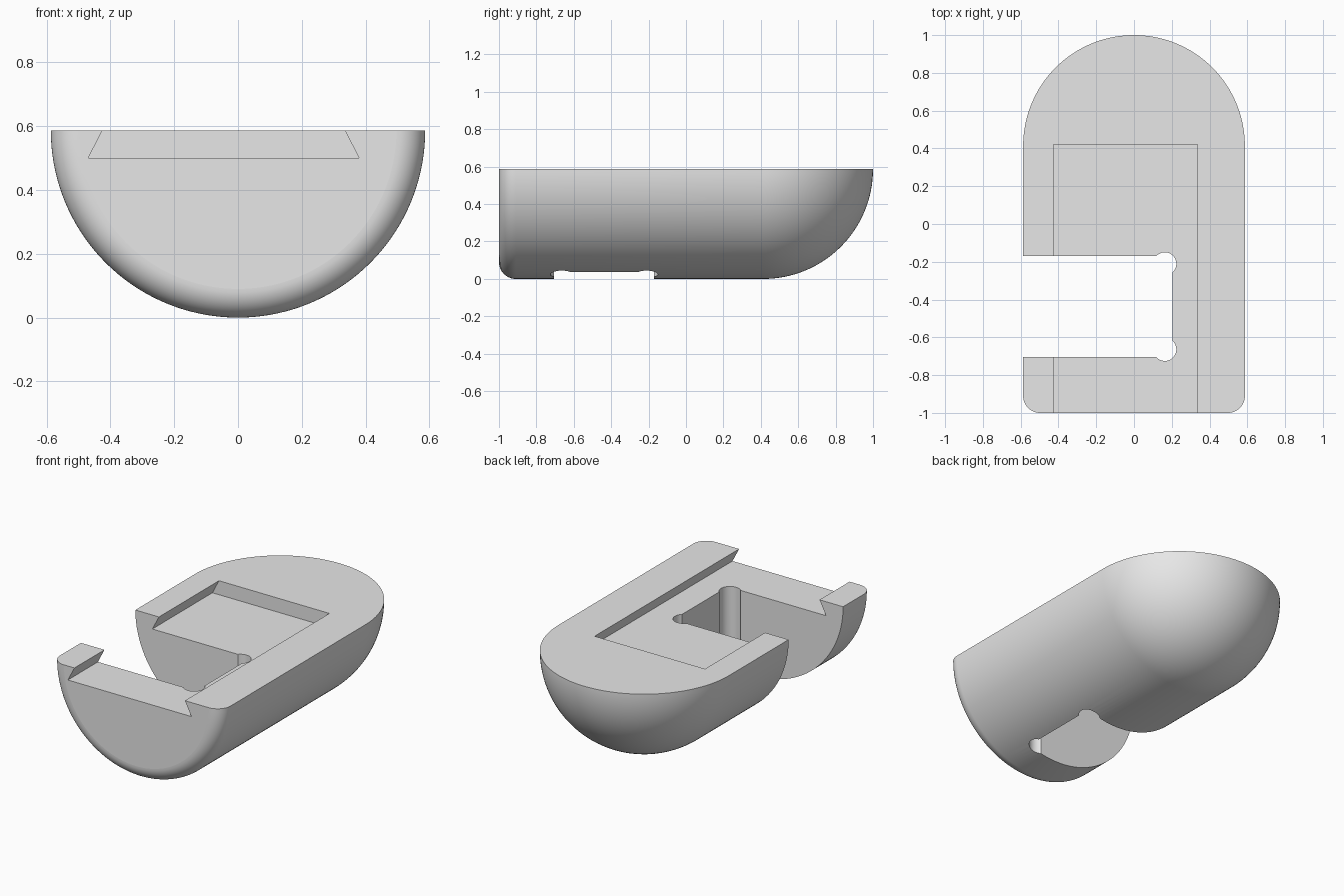
import bpy, bmesh, math

if "Cube" in bpy.data.objects:
    bpy.data.objects.remove(bpy.data.objects["Cube"])

R = 0.587            # body radius, also its height
FILLET = 0.09        # rounding at the front end
SEG = 72             # steps around the half turn

grey = bpy.data.materials.new("light_grey")
grey.diffuse_color = (0.8, 0.8, 0.8, 1)
grey.use_nodes = True
grey.node_tree.nodes["Principled BSDF"].inputs["Base Color"].default_value = grey.diffuse_color


def finish(name, bm):
    bmesh.ops.recalc_face_normals(bm, faces=bm.faces)
    mesh = bpy.data.meshes.new(name)
    bm.to_mesh(mesh)
    bm.free()
    mesh.materials.append(grey)
    obj = bpy.data.objects.new(name, mesh)
    bpy.context.collection.objects.link(obj)
    return obj


def prism(name, points, offset):
    """Extrude a closed outline of 3D points along an offset."""
    bm = bmesh.new()
    face = bm.faces.new([bm.verts.new(p) for p in points])
    ext = bmesh.ops.extrude_face_region(bm, geom=[face])
    moved = [v for v in ext["geom"] if isinstance(v, bmesh.types.BMVert)]
    bmesh.ops.translate(bm, verts=moved, vec=offset)
    return finish(name, bm)


# Body: half turn of a profile with a filleted front and a domed back
profile = []
for i in range(13):
    a = math.pi / 2 * i / 12
    profile.append((-1 + FILLET * (1 - math.cos(a)), R - FILLET * (1 - math.sin(a))))
for i in range(32):
    a = math.pi / 2 * i / 32
    profile.append((1 - R + R * math.sin(a), R * math.cos(a)))

bm = bmesh.new()
rings = []
for y, r in profile:
    angles = [math.pi * (1 + j / SEG) for j in range(SEG + 1)]
    rings.append([bm.verts.new((r * math.cos(a), y, R + r * math.sin(a))) for a in angles])
    for end in (rings[-1][0], rings[-1][-1]):
        end.co.z = R
pole = bm.verts.new((0, 1, R))
for p, q in zip(rings, rings[1:]):
    for j in range(SEG):
        bm.faces.new((p[j], p[j + 1], q[j + 1], q[j]))
for j in range(SEG):
    bm.faces.new((rings[-1][j], rings[-1][j + 1], pole))
bm.faces.new(rings[0])
bm.faces.new([r[0] for r in rings] + [pole] + [r[-1] for r in reversed(rings)])
body = finish("body", bm)

# Dovetail channel, open at the front
cutters = [prism("dovetail_cutter",
                 [(-0.47, -1.1, 0.5), (0.38, -1.1, 0.5),
                  (0.2885, -1.1, 0.677), (-0.3785, -1.1, 0.677)],
                 (0, 1.52, 0))]

# Side slot through the full height, with relieved inner corners
Y0, Y1 = -0.705, -0.17
cutters.append(prism("slot_cutter",
                     [(-0.8, Y0, -0.1), (0.205, Y0, -0.1),
                      (0.205, Y1, -0.1), (-0.8, Y1, -0.1)],
                     (0, 0, 0.9)))
for y in (Y0 + 0.041, Y1 - 0.041):
    ring = [(0.163 + 0.061 * math.cos(2 * math.pi * k / 48),
             y + 0.061 * math.sin(2 * math.pi * k / 48), -0.12) for k in range(48)]
    cutters.append(prism("corner_relief_cutter", ring, (0, 0, 0.94)))

bpy.context.view_layer.objects.active = body
body.select_set(True)
for cutter in cutters:
    cutter.hide_render = True
    mod = body.modifiers.new(cutter.name, 'BOOLEAN')
    mod.operation = 'DIFFERENCE'
    mod.solver = 'EXACT'
    mod.object = cutter
    bpy.ops.object.modifier_apply(modifier=mod.name)
for cutter in cutters:
    bpy.data.objects.remove(cutter)

# Smooth curved skin, flat front face
bpy.ops.object.shade_smooth_by_angle(angle=math.radians(25))
for poly in body.data.polygons:
    if abs(poly.normal.y) > 0.9999 or abs(poly.normal.z) > 0.9999:
        poly.use_smooth = False
